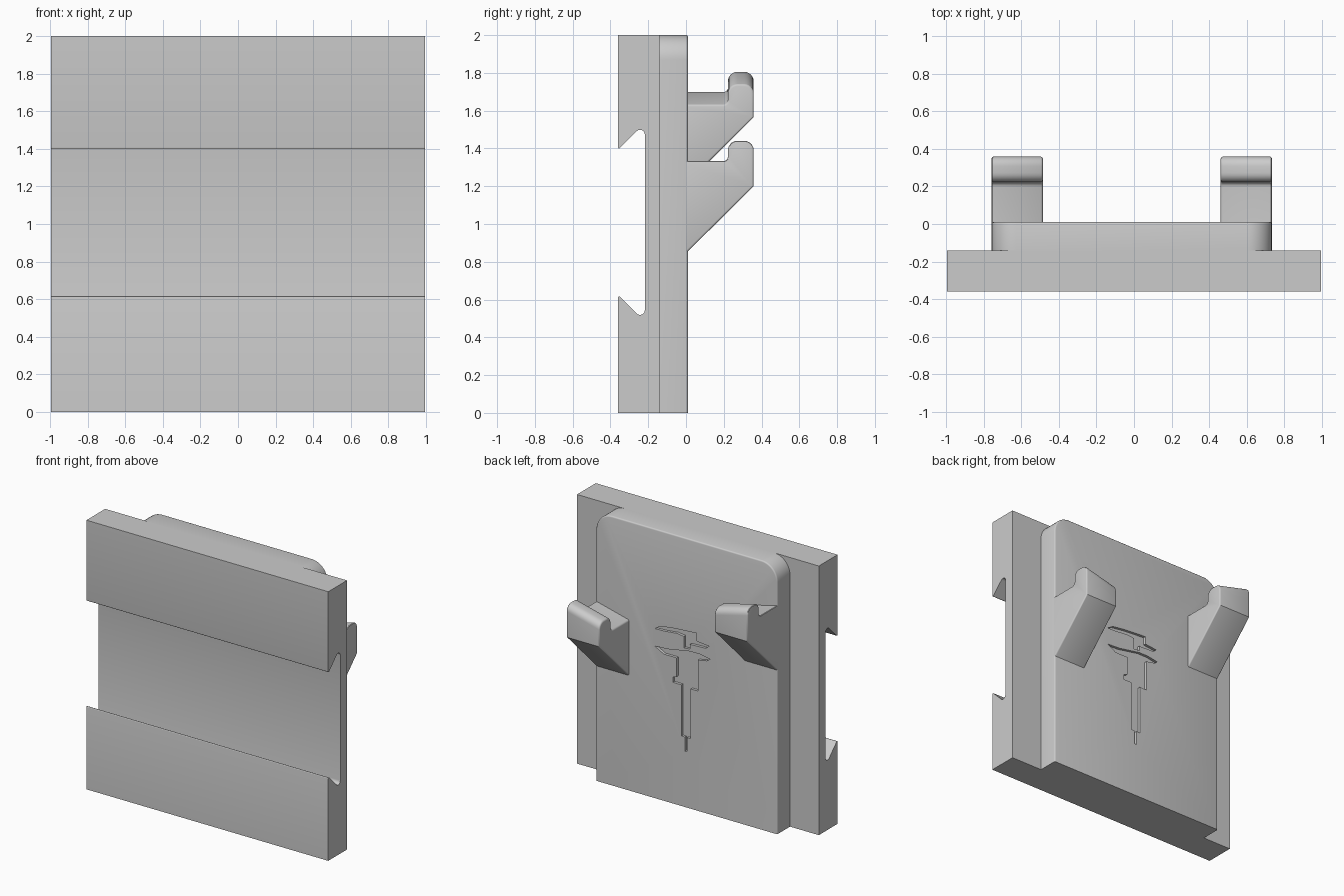
import bpy, bmesh, math
from mathutils import Vector

old = bpy.data.objects.get("Cube")
if old:
    bpy.data.objects.remove(old, do_unlink=True)

grey = bpy.data.materials.new("light_grey")
grey.use_nodes = True
grey.diffuse_color = (0.6, 0.6, 0.6, 1)
grey.node_tree.nodes["Principled BSDF"].inputs["Base Color"].default_value = (0.6, 0.6, 0.6, 1)


def rounded(points, steps=6):
    """Turn (u, v, radius) corners into an outline with arcs."""
    out = []
    for i, (u, v, r) in enumerate(points):
        p = Vector((u, v))
        if not r:
            out.append(p)
            continue
        a = (Vector(points[i - 1][:2]) - p).normalized()
        b = (Vector(points[(i + 1) % len(points)][:2]) - p).normalized()
        half = a.angle(b) / 2
        centre = p + (a + b).normalized() * (r / math.sin(half))
        start = (p + a * (r / math.tan(half)) - centre).normalized()
        end = (p + b * (r / math.tan(half)) - centre).normalized()
        for k in range(steps + 1):
            t = k / steps
            sweep = math.pi - 2 * half
            direction = (start * math.sin((1 - t) * sweep) + end * math.sin(t * sweep)) / math.sin(sweep)
            out.append(centre + direction * r)
    return out


def prism(name, outline, place, lo, hi, round_edge=None, width=0.01):
    """Extrude an outline from lo to hi; place(u, v, depth) gives the 3D point."""
    bm = bmesh.new()
    rings = [[bm.verts.new(place(p.x, p.y, d)) for p in outline] for d in (lo, hi)]
    n = len(outline)
    for ring in rings:
        bm.faces.new(ring)
    for i in range(n):
        j = (i + 1) % n
        bm.faces.new((rings[0][i], rings[0][j], rings[1][j], rings[1][i]))
    bmesh.ops.recalc_face_normals(bm, faces=bm.faces)
    if round_edge:
        edges = [e for e in bm.edges if round_edge(e)]
        bmesh.ops.bevel(bm, geom=edges, offset=width, segments=3, profile=0.5,
                        affect='EDGES', clamp_overlap=True)
    mesh = bpy.data.meshes.new(name)
    bm.to_mesh(mesh)
    bm.free()
    mesh.materials.append(grey)
    obj = bpy.data.objects.new(name, mesh)
    bpy.context.collection.objects.link(obj)
    return obj


def activate(obj):
    bpy.ops.object.select_all(action='DESELECT')
    obj.select_set(True)
    bpy.context.view_layer.objects.active = obj


def smooth(obj):
    activate(obj)
    bpy.ops.object.shade_smooth_by_angle(angle=math.radians(32))


def along_x(y, z, d):
    return (d, y, z)


def along_y(x, z, d):
    return (x, d, z)


# Mounting plate with an undercut dovetail channel across the front
channel = [(-0.36, 0, 0), (-0.36, 0.625, 0.006), (-0.218, 0.483, 0.025),
           (-0.218, 1.534, 0.025), (-0.36, 1.392, 0.006), (-0.36, 2, 0),
           (-0.14, 2, 0), (-0.14, 0, 0)]
smooth(prism("mounting_plate", rounded(channel), along_x, -0.994, 0.994))

# Raised back pad with rounded top corners and softened rim
LEFT, RIGHT, BACK = 0.733, -0.757, 0.01
pad = prism("back_pad",
            rounded([(RIGHT, 0, 0), (RIGHT, 2, 0.13), (LEFT, 2, 0.13), (LEFT, 0, 0)], 10),
            along_y, -0.14, BACK,
            lambda e: all(v.co.y > 0 for v in e.verts) and any(v.co.z > 0.01 for v in e.verts))

# Caliper silhouette engraved into the pad: fixed jaw, then slider with beam and rod
fixed_jaw = [(.25, 1.26), (.2, 1.29), (.085, 1.305), (-.095, 1.317), (-.095, 1.258),
             (-.195, 1.247), (-.17, 1.225), (-.04, 1.22), (-.04, 1.185), (.01, 1.18),
             (.01, 1.266), (.07, 1.273), (.17, 1.262)]
slider = [(.25, 1.13), (.14, 1.136), (-.04, 1.168), (-.12, 1.168), (-.205, 1.153),
          (-.18, 1.135), (-.105, 1.12), (-.105, .89), (-.045, .89), (-.045, .52),
          (-.015, .52), (-.015, .415), (.003, .415), (.003, .52), (.03, .52),
          (.03, .9), (.1, .9), (.1, .94), (.07, .95), (.07, 1.09), (.175, 1.09)]
for label, shape in (("jaw_cutter", fixed_jaw), ("slider_cutter", slider)):
    cutter = prism(label, [Vector(p) for p in shape], along_y, BACK - 0.02, 0.06)
    cutter.hide_render = True
    cut = pad.modifiers.new("engrave", 'BOOLEAN')
    cut.operation, cut.solver, cut.object = 'DIFFERENCE', 'EXACT', cutter
    activate(pad)
    bpy.ops.object.modifier_apply(modifier=cut.name)
    bpy.data.objects.remove(cutter, do_unlink=True)
smooth(pad)


# Support hooks: the cradle and lip slope down towards the middle
def hook(name, outer, inner, lift):
    corners = [(-0.03, 0.815, 0), (-0.03, 1.335, 0), (0.222, 1.335, 0.025),
               (0.222, 1.443, 0.05), (0.358, 1.443, 0.05), (0.358, 1.2, 0)]
    outline = rounded(corners)

    def place(y, z, x):
        drop = 0.068 * abs(x - outer) / abs(inner - outer) if z > 1.3 else 0
        return (x, y, z + lift - drop)

    def rim(e):
        a, b = (v.co for v in e.verts)
        return abs(a.x - b.x) < 1e-5 and max(a.y, b.y) > 0

    smooth(prism(name, outline, place, outer, inner, rim, 0.01))


hook("left_hook", LEFT, LEFT - 0.272, 0)
hook("right_hook", RIGHT, RIGHT + 0.272, 0.365)
